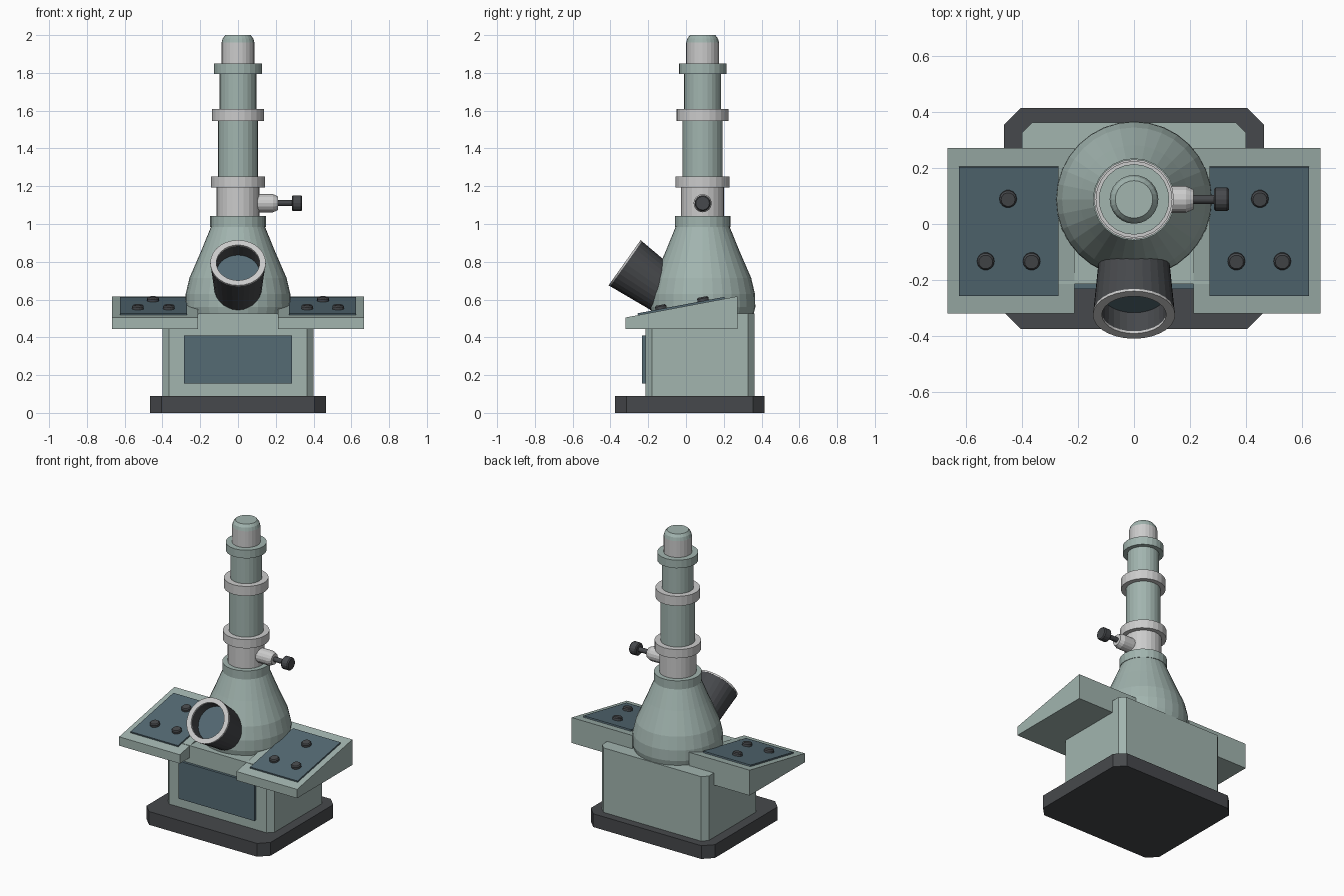
import bpy, bmesh
from math import radians, sin, cos, pi, atan2
from mathutils import Matrix, Vector

if "Cube" in bpy.data.objects:
    bpy.data.objects.remove(bpy.data.objects["Cube"])


def material(name, rgb):
    m = bpy.data.materials.new(name)
    m.diffuse_color = (*rgb, 1)
    m.use_nodes = True
    m.node_tree.nodes["Principled BSDF"].inputs["Base Color"].default_value = m.diffuse_color
    return m


GREEN = material("pale_green", (0.36, 0.46, 0.43))
SLATE = material("slate_panel", (0.09, 0.145, 0.175))
DARK = material("charcoal", (0.062, 0.066, 0.072))
GREY = material("light_grey", (0.52, 0.52, 0.52))


def finish(name, bm, mat, matrix=None, mirror=False):
    bmesh.ops.recalc_face_normals(bm, faces=bm.faces[:])
    me = bpy.data.meshes.new(name)
    bm.to_mesh(me)
    bm.free()
    me.transform(matrix or Matrix())
    me.materials.append(mat)
    ob = bpy.data.objects.new(name, me)
    bpy.context.collection.objects.link(ob)
    if mirror:
        ob.modifiers.new("Mirror", 'MIRROR')
    return ob


def prism(name, outline, extrude, mat, matrix=None, mirror=False):
    bm = bmesh.new()
    f = bm.faces.new([bm.verts.new(p) for p in outline])
    new = bmesh.ops.extrude_face_region(bm, geom=[f])["geom"]
    bmesh.ops.translate(bm, vec=Vector(extrude),
                        verts=[g for g in new if isinstance(g, bmesh.types.BMVert)])
    return finish(name, bm, mat, matrix, mirror)


def slab(name, x, y0, y1, z0, z1, c, mat):
    """Upright block, symmetric in x, with corners chamfered by c."""
    pts = [(x - c, y0), (x, y0 + c), (x, y1 - c), (x - c, y1)]
    pts += [(-px, py) for px, py in reversed(pts)]
    return prism(name, [(px, py, z0) for px, py in pts], (0, 0, z1 - z0), mat)


def lathe(name, profile, mat, matrix=None, n=24, loop=False, mirror=False):
    """Revolve (radius, height) points about z; cap the ends or close the loop."""
    bm = bmesh.new()
    rings = [[bm.verts.new((r * cos(2 * pi * i / n), r * sin(2 * pi * i / n), z))
              for i in range(n)] for r, z in profile]
    pairs = list(zip(rings, rings[1:])) + ([(rings[-1], rings[0])] if loop else [])
    for a, b in pairs:
        for i in range(n):
            j = (i + 1) % n
            bm.faces.new((a[i], a[j], b[j], b[i]))
    if not loop:
        bm.faces.new(rings[0])
        bm.faces.new(rings[-1])
    return finish(name, bm, mat, matrix, mirror)


# Base and cabinet
slab("base_plinth", 0.465, -0.375, 0.415, 0.0, 0.09, 0.06, DARK)
slab("cabinet", 0.40, -0.215, 0.362, 0.09, 0.527, 0.035, GREEN)
prism("front_panel", [(-0.285, -0.232, 0.155), (0.285, -0.232, 0.155),
                      (0.285, -0.232, 0.41), (-0.285, -0.232, 0.41)],
      (0, 0.025, 0), SLATE)

# Sloped side consoles with inset panels and knobs
Y0, Y1, Z0, Z1 = -0.32, 0.272, 0.505, 0.617
slope = atan2(Z1 - Z0, Y1 - Y0)
tilt = Matrix.Rotation(slope, 4, 'X')


def on_console(x, y):
    return Matrix.Translation((x, y, Z0 + (y - Y0) * (Z1 - Z0) / (Y1 - Y0))) @ tilt


prism("side_consoles", [(0.212, Y0, 0.445), (0.212, Y1, 0.445), (0.212, Y1, Z1), (0.212, Y0, Z0)],
      (0.455, 0, 0), GREEN, mirror=True)
prism("console_panels", [(-0.178, -0.234, -0.01), (0.178, -0.234, -0.01),
                         (0.178, 0.234, -0.01), (-0.178, 0.234, -0.01)],
      (0, 0, 0.02), SLATE, on_console(0.448, -0.025), mirror=True)
for i, (x, y) in enumerate([(0.45, 0.093), (0.366, -0.13), (0.53, -0.13)]):
    lathe(f"console_knobs_{i + 1}", [(0.031, 0), (0.031, 0.024), (0.025, 0.031)], DARK,
          on_console(x, y), n=14, mirror=True)

# Column: bell housing and stacked tubes and collars
axis = Matrix.Translation((0, 0.088, 0))
lathe("bell_housing", [(0.268, 0.515), (0.279, 0.56), (0.277, 0.63), (0.257, 0.715),
                       (0.194, 0.86), (0.143, 0.985)], GREEN, axis, n=32)
for name, r, z0, z1, mat in [
        ("bell_collar", 0.147, 0.984, 1.042, GREEN),
        ("lower_tube", 0.114, 1.042, 1.195, GREY),
        ("lower_ring", 0.143, 1.193, 1.252, GREY),
        ("middle_tube", 0.106, 1.252, 1.546, GREEN),
        ("middle_ring", 0.137, 1.545, 1.61, GREY),
        ("upper_tube", 0.098, 1.61, 1.796, GREEN),
        ("upper_ring", 0.126, 1.795, 1.85, GREEN),
        ("top_tube", 0.087, 1.85, 1.96, GREY)]:
    lathe(name, [(r, z0), (r, z1)], mat, axis)
lathe("top_cap", [(0.087, 1.96), (0.081, 1.982), (0.067, 2.0)], GREEN, axis)

# Side adjuster pointing to +x
side = Matrix.Translation((0, 0.088, 1.11)) @ Matrix.Rotation(radians(90), 4, 'Y')
lathe("adjuster_sleeve", [(0.048, 0.09), (0.048, 0.185), (0.036, 0.212)], GREY, side, n=16)
lathe("adjuster_rod", [(0.016, 0.20), (0.016, 0.295)], DARK, side, n=12)
lathe("adjuster_knob", [(0.036, 0.286), (0.042, 0.292), (0.042, 0.333), (0.036, 0.34)],
      DARK, side, n=16)

# Tilted viewing hood: tapered cup, pale rim, dark glass
hood = Matrix.Translation((0, -0.325, 0.795)) @ Matrix.Rotation(radians(54.7), 4, 'X')
lathe("viewing_hood", [(0.120, -0.31), (0.146, -0.008), (0.116, -0.008), (0.114, -0.10)],
      DARK, hood, n=28)
lathe("hood_rim", [(0.147, -0.010), (0.147, 0), (0.115, 0), (0.115, -0.010)],
      GREY, hood, n=28, loop=True)
lathe("viewing_glass", [(0.1135, -0.101), (0.1135, -0.09)], SLATE, hood, n=28)
